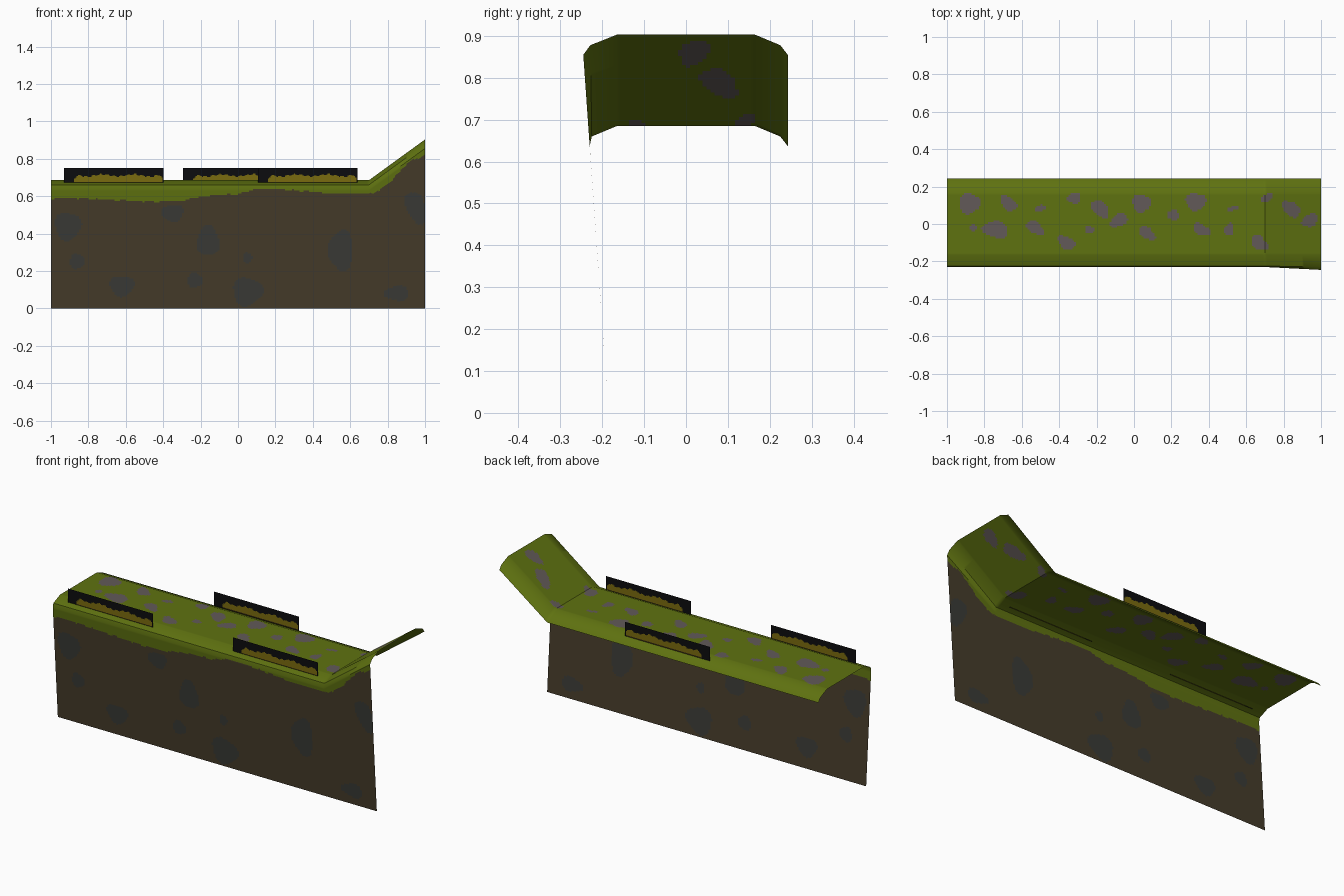
import bpy, bmesh, math

if "Cube" in bpy.data.objects:
    bpy.data.objects.remove(bpy.data.objects["Cube"])


def material(name, r, g, b):
    lin = lambda c: ((c / 255 + 0.055) / 1.055) ** 2.4 if c > 10 else c / 255 / 12.92
    m = bpy.data.materials.new(name)
    m.diffuse_color = (lin(r), lin(g), lin(b), 1)
    m.use_nodes = True
    m.node_tree.nodes["Principled BSDF"].inputs["Base Color"].default_value = m.diffuse_color
    return m


GRASS = material("moss green", 95, 114, 16)
STONE = material("grey stone", 98, 90, 88)
EARTH = material("brown earth", 70, 60, 42)
ROCK = material("buried rock", 58, 59, 54)
BLACK = material("black backing", 12, 12, 14)
BLADES = material("olive grass blades", 122, 107, 14)
SOIL = material("dark soil line", 55, 42, 18)


def grid_object(name, rows, mats, rule):
    """Skin a grid of points; rule(face centre, row) gives the material slot."""
    bm = bmesh.new()
    v = [[bm.verts.new(p) for p in row] for row in rows]
    for i in range(len(v) - 1):
        for j in range(len(v[0]) - 1):
            f = bm.faces.new((v[i][j], v[i][j + 1], v[i + 1][j + 1], v[i + 1][j]))
            f.material_index = rule(f.calc_center_median(), j)
    me = bpy.data.meshes.new(name)
    bm.to_mesh(me)
    bm.free()
    for m in mats:
        me.materials.append(m)
    ob = bpy.data.objects.new(name, me)
    bpy.context.collection.objects.link(ob)
    return ob


def in_spot(u, w, spots):
    """True inside any slightly lumpy tilted ellipse (u, w, ru, rw, degrees)."""
    for cx, cy, rx, ry, deg in spots:
        a = math.radians(deg)
        dx, dy = u - cx, w - cy
        p = (dx * math.cos(a) + dy * math.sin(a)) / rx
        q = (dy * math.cos(a) - dx * math.sin(a)) / ry
        if math.hypot(p, q) < 1 + 0.1 * math.sin(3 * math.atan2(q, p) + cx * 20):
            return True
    return False


def interp(x, pts):
    for (x0, z0), (x1, z1) in zip(pts, pts[1:]):
        if x <= x1:
            return z0 + (z1 - z0) * (x - x0) / (x1 - x0)
    return pts[-1][1]


# Stones on the walkway (x, y) and in the cliff face (x, z)
TOP_SPOTS = [
    (-.88, .11, .055, .055, 0), (-.74, -.03, .07, .045, -10), (-.86, -.02, .018, .022, 0),
    (-.67, .11, .05, .033, -45), (-.53, -.02, .055, .03, -35), (-.50, .085, .033, .015, 20),
    (-.36, -.10, .05, .033, -30), (-.32, .14, .035, .03, 30), (-.24, -.03, .025, .02, 0),
    (-.18, .08, .058, .035, -45), (-.08, .02, .05, .033, 35), (.04, .11, .05, .048, 0),
    (.07, -.05, .05, .03, -35), (.21, .05, .03, .03, 0), (.33, .12, .055, .045, 0),
    (.36, -.03, .05, .028, -25), (.51, -.03, .025, .033, 0), (.53, .085, .03, .013, 15),
    (.67, -.10, .052, .033, -40), (.71, .14, .035, .02, 30), (.84, .08, .055, .035, -40),
    (.94, .02, .045, .033, 35)]
WALL_SPOTS = [
    (-.91, .44, .07, .075, 0), (-.86, .25, .04, .04, 0), (-.35, .51, .06, .045, 0),
    (-.16, .36, .06, .08, 0), (-.62, .12, .065, .055, 0), (-.23, .15, .04, .04, 0),
    (.05, .09, .08, .075, 0), (.05, .27, .025, .03, 0), (.55, .31, .065, .11, 0),
    (.85, .08, .065, .04, 0), (.95, .54, .05, .09, 20)]
# Ragged lower edge of the moss on the cliff (x, z)
MOSS_EDGE = [(-1, .585), (-.9, .59), (-.7, .58), (-.45, .57), (-.3, .575), (-.15, .605),
             (0, .61), (.13, .645), (.3, .63), (.5, .612), (.72, .612), (.8, .66),
             (.92, .79), (1, .815)]

# Ledge: walkway with rounded lips, ramp at the right, and the front cliff wall
TOP_N, WALL_N = 34, 80


def section(x):
    rise = max(0, (x - .7) / .3) * .218
    lip = (-.23 - .07 * rise, .637 + rise)
    pts = [(.243, .637 + rise), (.225, .66 + rise)]
    pts += [(.165 - .33 * k / TOP_N, .685 + rise) for k in range(TOP_N + 1)]
    pts += [(-.225 - .015 * rise, .66 + rise), lip]
    for k in range(1, WALL_N + 1):
        t = k / WALL_N
        pts.append((lip[0] + (-.185 - lip[0]) * t, lip[1] * (1 - t)))
    return [(x, y, z) for y, z in pts]


def ledge_rule(c, j):
    if j < TOP_N + 4:
        return 1 if in_spot(c.x, c.y, TOP_SPOTS) else 0
    if c.z > interp(c.x, MOSS_EDGE) + .003 * math.sin(c.x * 90):
        return 0
    return 3 if in_spot(c.x, c.z, WALL_SPOTS) else 2


ledge = grid_object("ledge", [section(-1 + i / 100) for i in range(201)],
                    [GRASS, STONE, EARTH, ROCK], ledge_rule)
bpy.context.view_layer.objects.active = ledge
ledge.select_set(True)
bpy.ops.object.shade_smooth_by_angle(angle=math.radians(35.5))


# Grass cards: thin upright strips with wavy tufts on black
def grass_card(name, x0, y):
    w, z0, z1 = .533, .67, .75

    def rule(c, j):
        u = c.x - x0
        if not .055 < u < .525:
            return 0
        if c.z < .677:
            return 2
        edge = min(1, (u - .045) / .03, (.54 - u) / .03)
        top = .677 + edge * (.034 + .006 * math.sin(u * 38) + .003 * math.sin(u * 170))
        return 1 if c.z < top else 0

    rows = [[(x0 + w * i / 80, y, z1 - (z1 - z0) * k / 24) for k in range(25)]
            for i in range(81)]
    grid_object(name, rows, [BLACK, BLADES, SOIL], rule)


grass_card("grass_card_front_left", -.93, -.195)
grass_card("grass_card_back", -.293, .205)
grass_card("grass_card_front_right", .106, -.195)
